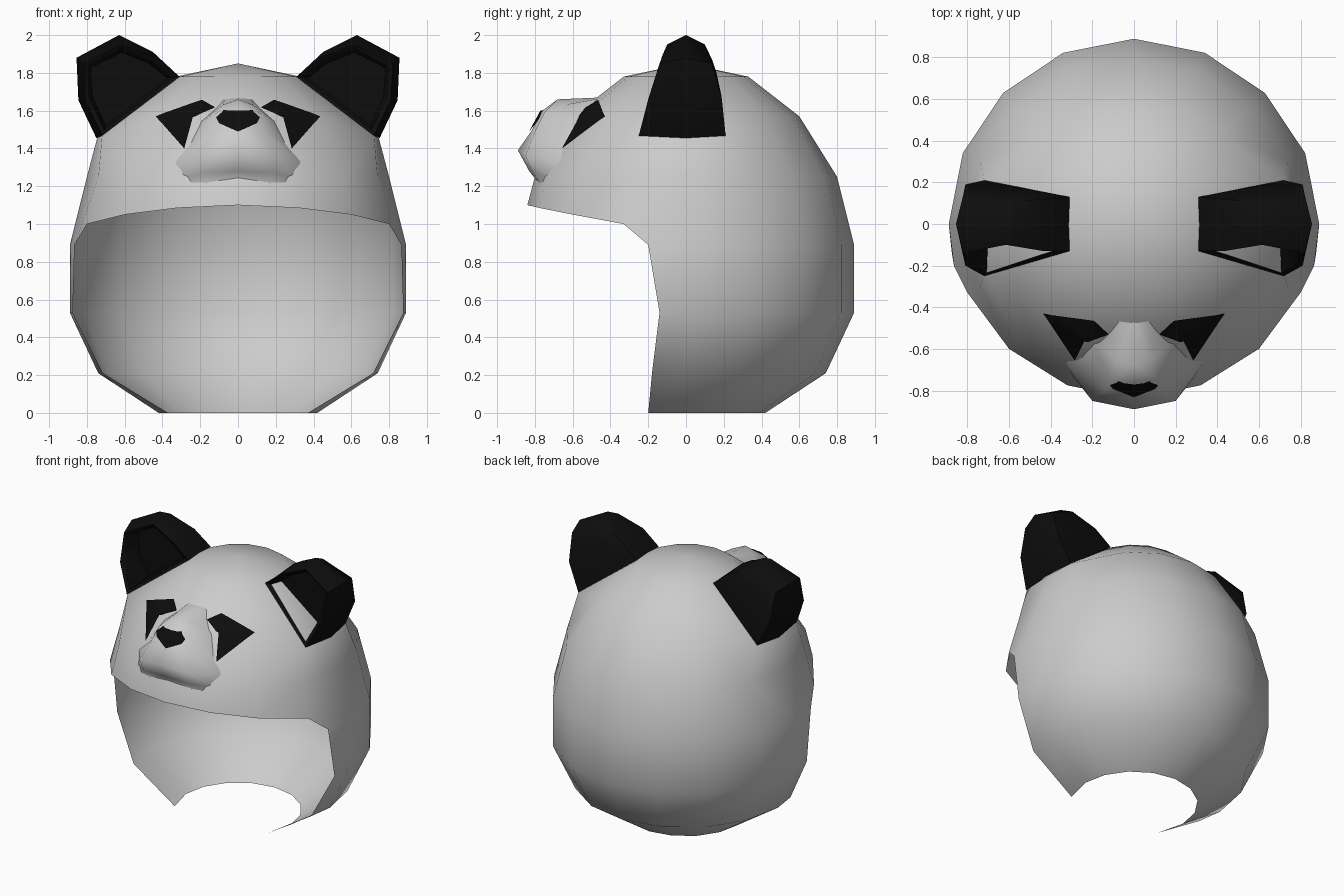
import bpy, bmesh, math
from mathutils import Vector
from mathutils.bvhtree import BVHTree

if "Cube" in bpy.data.objects:
    bpy.data.objects.remove(bpy.data.objects["Cube"])

black = bpy.data.materials.new("black")
black.diffuse_color = (0.004, 0.004, 0.004, 1)
black.use_nodes = True
black.node_tree.nodes["Principled BSDF"].inputs["Base Color"].default_value = black.diffuse_color


def finish(bm, name, mat=None, angle=50):
    """Turn a right-hand half into a mirrored, smooth object."""
    bmesh.ops.recalc_face_normals(bm, faces=bm.faces)
    me = bpy.data.meshes.new(name)
    bm.to_mesh(me)
    ob = bpy.data.objects.new(name, me)
    bpy.context.collection.objects.link(ob)
    if mat:
        me.materials.append(mat)
    mod = ob.modifiers.new("mirror", 'MIRROR')
    mod.merge_threshold = 0.001
    bpy.ops.object.select_all(action='DESELECT')
    ob.select_set(True)
    bpy.context.view_layer.objects.active = ob
    bpy.ops.object.modifier_apply(modifier="mirror")
    bpy.ops.object.shade_smooth_by_angle(angle=math.radians(angle))
    return ob


# Hood shell: 16-sided ball, open at the bottom and below the face
rings = [(0.42, 0), (0.74, 0.21), (0.89, 0.53), (0.89, 0.89),
         (0.80, 1.25), (0.60, 1.57), (0.33, 1.78)]
moved = {  # opening edge and stretched ear roots, keyed by (ring, column)
    (0, 3): (0.37, -0.20, 0), (1, 3): (0.715, -0.18, 0.21), (2, 3): (0.875, -0.14, 0.53),
    (3, 0): (0, -0.84, 1.10), (3, 1): (0.32, -0.775, 1.085),
    (3, 2): (0.60, -0.60, 1.05), (3, 3): (0.80, -0.33, 1.0),
    (5, 3): (0.72, -0.24, 1.467), (5, 4): (0.745, 0, 1.457), (5, 5): (0.72, 0.21, 1.467)}
head = bmesh.new()
V = {}
for r, (rad, z) in enumerate(rings):
    for c in range(3 if r < 3 else 0, 9):
        a = math.radians(-90 + 22.5 * c)
        x = 0 if c in (0, 8) else rad * math.cos(a)
        V[r, c] = head.verts.new(moved.get((r, c), (x, rad * math.sin(a), z)))
corner = head.verts.new((0.865, -0.20, 0.89))
pole = head.verts.new((0, 0, 1.85))
for r in range(6):
    for c in range(3 if r < 3 else 0, 8):
        quad = [V[r, c], V[r, c + 1], V[r + 1, c + 1], V[r + 1, c]]
        if c == 3 and r == 2:
            quad[3] = corner
        if c == 3 and r == 3:
            quad.insert(1, corner)
        head.faces.new(quad)
for c in range(8):
    head.faces.new((V[6, c], V[6, c + 1], pole))
head.normal_update()
head_tree = BVHTree.FromBMesh(head)
finish(head, "hood_shell", angle=60)

# Snout: rows of centre, middle and edge points running over the muzzle
rows = [((0, -.45, 1.67), (.07, -.45, 1.665), (.12, -.43, 1.65)),
        ((0, -.68, 1.66), (.08, -.65, 1.63), (.12, -.50, 1.61)),
        ((0, -.76, 1.60), (.11, -.75, 1.59), (.20, -.56, 1.54)),
        ((0, -.82, 1.49), (.14, -.80, 1.49), (.26, -.62, 1.42)),
        ((0, -.89, 1.39), (.20, -.85, 1.36), (.33, -.67, 1.33)),
        ((0, -.83, 1.28), (.19, -.81, 1.27), (.31, -.71, 1.24)),
        ((0, -.79, 1.23), (.17, -.775, 1.22), (.28, -.73, 1.19)),
        ((0, -.84, 1.10), (.15, -.80, 1.10), (.26, -.76, 1.11))]
snout = bmesh.new()
grid = [[snout.verts.new(p) for p in row] for row in rows]
for a, b in zip(grid, grid[1:]):
    for i in range(2):
        snout.faces.new((a[i], b[i], b[i + 1], a[i + 1]))
snout.normal_update()
snout_tree = BVHTree.FromBMesh(snout)
finish(snout, "snout", angle=60)


def patch(name, outline, tree):
    """Flat outline in x, z laid onto a surface seen from the front."""
    bm = bmesh.new()
    bm.faces.new([bm.verts.new((x, -1, z)) for x, z in outline])
    bmesh.ops.triangulate(bm, faces=bm.faces)
    bmesh.ops.subdivide_edges(bm, edges=bm.edges, cuts=5, use_grid_fill=True)
    for v in bm.verts:
        hit, n, _, _ = tree.ray_cast(Vector((max(v.co.x, 0.002), -2, v.co.z)), Vector((0, 1, 0)))
        if hit:
            x = v.co.x
            v.co = hit + n * (-0.01 if n.y > 0 else 0.01)
            if x < 0.001:
                v.co.x = 0
    finish(bm, name, black)


# Eye patches and nose
patch("eye_patches", [(.12, 1.61), (.19, 1.65), (.43, 1.565), (.28, 1.395), (.235, 1.56)], head_tree)
patch("nose", [(0, 1.595), (.075, 1.595), (.115, 1.56), (.10, 1.53), (0, 1.485)], snout_tree)

# Ears: rounded rim lofted front to back, hollow front with an open foot
mid = [(.31, 1.78), (.45, 1.91), (.63, 2.0), (.855, 1.88), (.845, 1.655), (.75, 1.455)]
edge = [(.31, 1.78), (.435, 1.88), (.615, 1.95), (.82, 1.85), (.81, 1.66), (.72, 1.467)]
front_y = [-.13, -.13, -.10, -.14, -.20, -.25]
back_y = [.13, .12, .10, .14, .19, .21]


def inset(k, y_of):
    return [(.62 + (x - .62) * k, y_of(i), 1.74 + (z - 1.74) * k) for i, (x, z) in enumerate(edge)]


ear = bmesh.new()
loops = [inset(0.60, lambda i: .5 * back_y[i] + .09),
         inset(1.0, lambda i: back_y[i]),
         [(x, 0, z) for x, z in mid],
         inset(1.0, lambda i: front_y[i]),
         inset(0.88, lambda i: front_y[i] + .015),
         inset(0.80, lambda i: -.03)]
loops = [[ear.verts.new(p) for p in loop] for loop in loops]
for k, (a, b) in enumerate(zip(loops, loops[1:])):
    for i in range(6):
        if i == 5 and k in (1, 2, 4):
            continue
        j = (i + 1) % 6
        ear.faces.new((a[i], a[j], b[j], b[i]))
ear.faces.new(loops[0])
ear.faces.new(loops[-1])
finish(ear, "ears", black)
